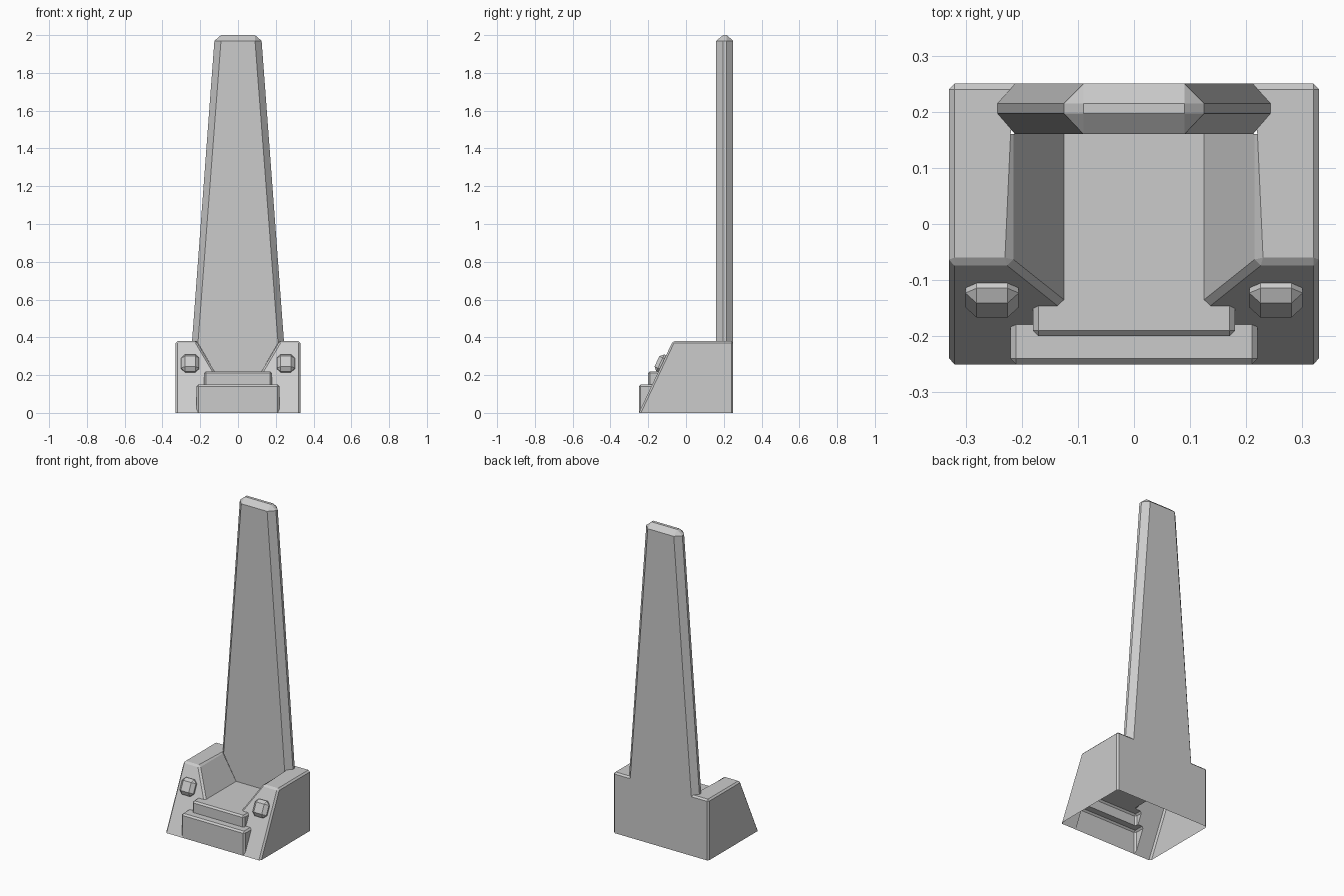
import bpy, bmesh
from math import radians
from mathutils import Matrix

if "Cube" in bpy.data.objects:
    bpy.data.objects.remove(bpy.data.objects["Cube"])


def finish(bm, name):
    me = bpy.data.meshes.new(name)
    bm.to_mesh(me)
    bm.free()
    ob = bpy.data.objects.new(name, me)
    bpy.context.collection.objects.link(ob)
    return ob


def mirror_x(ob, merge=True):
    m = ob.modifiers.new("mirror", 'MIRROR')
    m.use_mirror_merge = merge
    m.merge_threshold = 0.0005


def slope(z):
    # y of the sloping arm front at a given height
    return -0.25 + 0.474 * z


# Base: right half of an open-bottomed shell with arms, seat and two steps
P = dict(
    A=(.33, slope(0), 0), B=(.33, slope(.38), .38), C=(.22, slope(.38), .38),
    D=(.125, slope(.22), .22), E=(.18, slope(.22), .22),
    F=(.18, slope(.15), .15), G=(.22, slope(.15), .15), H=(.22, slope(0), 0),
    I=(.33, .25, 0), J=(.33, .25, .38), K=(.205, .25, .38), L=(.22, .16, .38),
    M=(.125, .16, .22), N=(0, .16, .22), O=(0, slope(.22), .22),
    P=(0, .25, .38), Q=(0, .25, 0),
    R=(.18, -.20, .22), S=(.18, -.20, .15), T=(0, -.20, .22), U=(0, -.20, .15),
    V=(.22, -.25, .15), W=(0, -.25, .15), X=(0, -.25, 0))
bm = bmesh.new()
v = {k: bm.verts.new(co) for k, co in P.items()}
# arm front, side, arm top, inner slope, seat, back, upper step, lower step
for f in ("ABCDEFGH", "ABJI", "BCLKJ", "CDML", "DMNO", "IJKPQ",
          "ODERT", "RTUS", "ERSF", "USFGVW", "VWXH", "GVH"):
    bm.faces.new([v[c] for c in f])
bmesh.ops.recalc_face_normals(bm, faces=bm.faces)
bm.normal_update()
side = max(bm.faces, key=lambda f: f.calc_center_median().x)
if side.normal.x < 0:
    bmesh.ops.reverse_faces(bm, faces=bm.faces)
bm.normal_update()
sharp = [e for e in bm.edges if len(e.link_faces) == 2
         and e.is_convex and e.calc_face_angle() > 0.4]
bmesh.ops.bevel(bm, geom=sharp, offset=0.01, segments=1, profile=0.5,
                affect='EDGES', clamp_overlap=True)
mirror_x(finish(bm, "base"))

# Backrest: tapered slab with chamfered sides and top
bm = bmesh.new()
rings = []
for z, f, w, ys in ((.37, .212, .244, (.16, .197, .215, .25)),
                    (1.97, .09, .125, (.16, .197, .215, .25)),
                    (2.0, .09, .09, (.197, .197, .215, .215))):
    half = list(zip((f, w, w, f), ys))
    pts = half + [(-x, y) for x, y in reversed(half)]
    rings.append([bm.verts.new((x, y, z)) for x, y in pts])
for a, b in zip(rings, rings[1:]):
    for i in range(8):
        j = (i + 1) % 8
        bm.faces.new((a[i], a[j], b[j], b[i]))
bm.faces.new(rings[-1])
# lower front panel reaching down to the seat between the arms
low = [bm.verts.new((x, .16, .22)) for x in (-.125, .125)]
bm.faces.new((rings[0][7], low[0], low[1], rings[0][0]))
bmesh.ops.remove_doubles(bm, verts=bm.verts, dist=0.0005)
bmesh.ops.recalc_face_normals(bm, faces=bm.faces)
finish(bm, "backrest")

# Arm studs: chamfered blocks lying on the sloping arm fronts
bm = bmesh.new()
bmesh.ops.create_cube(bm, size=1)
bmesh.ops.transform(bm, verts=bm.verts,
                    matrix=Matrix.Translation((0, -.015, 0))
                    @ Matrix.Diagonal((.095, .03, .10, 1)))
back = [f for f in bm.faces if f.normal.y > 0.5]
bmesh.ops.delete(bm, geom=back, context='FACES_ONLY')
edges = [e for e in bm.edges if len(e.link_faces) == 2]
bmesh.ops.bevel(bm, geom=edges, offset=0.02, segments=1, profile=0.5,
                affect='EDGES', clamp_overlap=True)
bmesh.ops.transform(bm, verts=bm.verts,
                    matrix=Matrix.Translation((.253, slope(.26), .26))
                    @ Matrix.Rotation(radians(-25.3), 4, 'X'))
mirror_x(finish(bm, "arm_stud"), merge=False)
